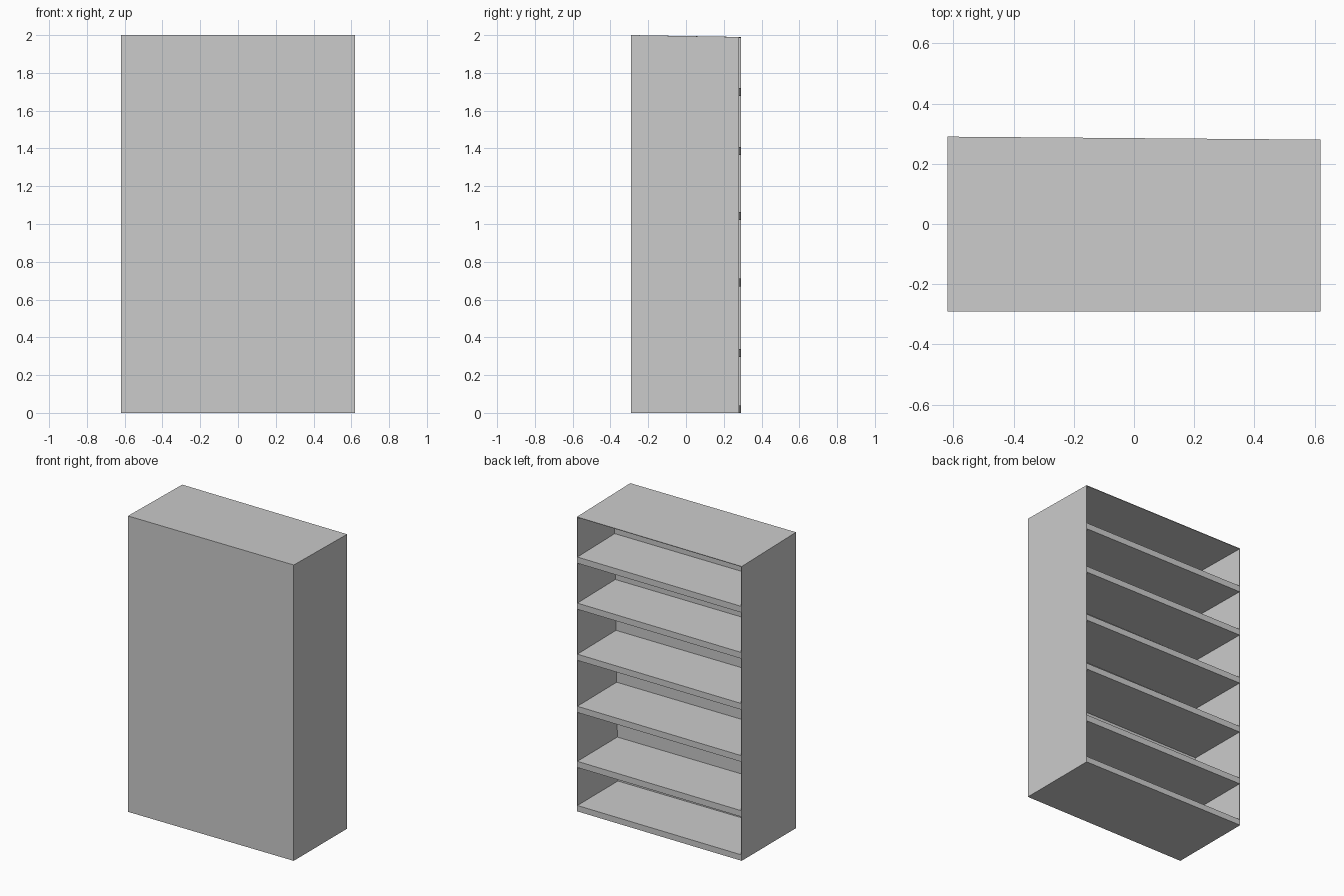
import bpy, bmesh

if "Cube" in bpy.data.objects:
    bpy.data.objects.remove(bpy.data.objects["Cube"])

W, D, H = 0.62, 0.29, 2.0   # half width, half depth, height
T = 0.004                   # sheet thickness of the casing


def settle(x, y, z):
    """Slight out-of-square lean: back edge tapers right, top dips to the back."""
    f = (y + D) / (2 * D)
    y -= 0.010 * f * (x + W) / (2 * W)
    z -= 0.010 * f * z / H
    return x, y, z


def block(name, x0, x1, y0, y1, z0, z1, lean=0.0):
    """Box between limits; lean shifts its top edge in y."""
    me = bpy.data.meshes.new(name)
    ob = bpy.data.objects.new(name, me)
    bpy.context.collection.objects.link(ob)
    bm = bmesh.new()
    bmesh.ops.create_cube(bm, size=1)
    for v in bm.verts:
        x = x1 if v.co.x > 0 else x0
        y = y1 if v.co.y > 0 else y0
        z = z1 if v.co.z > 0 else z0
        if v.co.z > 0:
            y += lean
        v.co = settle(x, y, z)
    bm.to_mesh(me)
    bm.free()
    return ob


def panel_y(z):
    """Inner panel leans a little towards the open side at the top."""
    return -0.15 + 0.04 * z / H


# Base board
base_top = 0.04
block("base_board", -W, W, -D, D, 0, base_top)

# Outer casing
block("front_panel", -W, W, -D, -D + T, base_top, H)
block("top_panel", -W, W, -D + T, D, H - T, H)
for side, name in ((-1, "left_side"), (1, "right_side")):
    xs = sorted((side * W, side * (W - T)))
    block(name, xs[0], xs[1], -D + T, D, base_top, H - T)

# Recessed panel closing the shelf bays
block("inner_panel", -W + T, W - T, panel_y(0) - T, panel_y(0), base_top, H - T, lean=0.04)

# Shelves, flush with the open side
for i, z in enumerate((0.34, 0.714, 1.068, 1.415, 1.728)):
    block(f"shelf_{i + 1}", -W + T / 2, W - T / 2, panel_y(z) - T / 2, D, z - 0.042, z)
